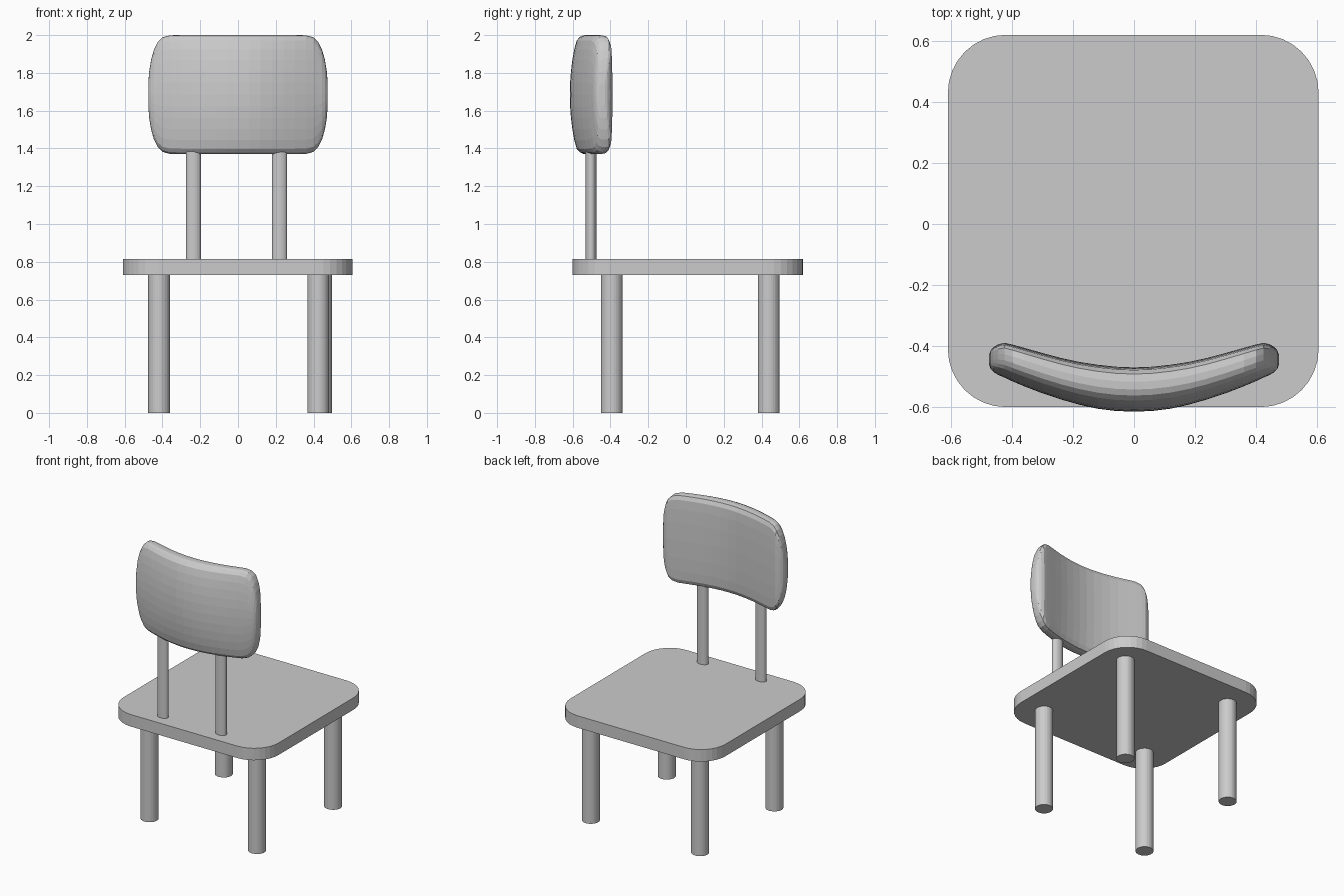
import bpy, bmesh
from math import sin, cos, pi

if "Cube" in bpy.data.objects:
    bpy.data.objects.remove(bpy.data.objects["Cube"])


def make_object(name, bm):
    bmesh.ops.recalc_face_normals(bm, faces=bm.faces[:])
    mesh = bpy.data.meshes.new(name)
    bm.to_mesh(mesh)
    bm.free()
    obj = bpy.data.objects.new(name, mesh)
    bpy.context.collection.objects.link(obj)
    return obj


def prism(name, outline, z0, z1):
    bm = bmesh.new()
    face = bm.faces.new([bm.verts.new((x, y, z0)) for x, y in outline])
    top = bmesh.ops.extrude_face_region(bm, geom=[face], use_keep_orig=True)
    verts = [v for v in top["geom"] if isinstance(v, bmesh.types.BMVert)]
    bmesh.ops.translate(bm, verts=verts, vec=(0, 0, z1 - z0))
    return make_object(name, bm)


def ellipse(cx, cy, rx, ry, n=32):
    return [(cx + rx * cos(2 * pi * i / n), cy + ry * sin(2 * pi * i / n)) for i in range(n)]


def rounded_rect(x0, x1, y0, y1, r, n=8):
    corners = [(x1 - r, y1 - r), (x0 + r, y1 - r), (x0 + r, y0 + r), (x1 - r, y0 + r)]
    return [(cx + r * cos((k + i / n) * pi / 2), cy + r * sin((k + i / n) * pi / 2))
            for k, (cx, cy) in enumerate(corners) for i in range(n + 1)]


# Seat board
prism("seat", rounded_rect(-0.61, 0.605, -0.6, 0.62, 0.19), 0.73, 0.815)

# Round legs
for name, x, y in (("front_left_leg", -0.418, -0.393), ("front_right_leg", 0.425, -0.393),
                   ("rear_left_leg", -0.418, 0.438), ("rear_right_leg", 0.44, 0.438)):
    prism(name, ellipse(x, y, 0.058, 0.058), 0, 0.74)

# Oval posts carrying the backrest
for name, x in (("left_post", -0.236), ("right_post", 0.22)):
    prism(name, ellipse(x, -0.503, 0.04, 0.028), 0.80, 1.385)

# Curved cushion: oval section lofted along x, (x, half height, half thickness)
half = [(0.06, .315, .0725), (0.12, .315, .072), (0.18, .315, .070), (0.24, .315, .068),
        (0.30, .315, .066), (0.36, .314, .063), (0.40, .303, .060), (0.425, .278, .057),
        (0.445, .238, .050), (0.46, .185, .041), (0.47, .125, .030), (0.475, .06, .016)]
stations = [(-x, h, t) for x, h, t in reversed(half)] + [(0, .315, .0725)] + half
upper = [(.98, .4), (.94, .7), (.88, .9), (.7, .985), (.35, 1), (0, .997), (-.27, .97),
         (-.5, .91), (-.68, .76), (-.82, .58), (-.92, .39), (-.98, .2)]
section = [(1, 0)] + upper + [(-1, 0)] + [(v, -w) for v, w in reversed(upper)]

bm = bmesh.new()
rings = []
for x, h, t in stations:
    c = min(abs(x), 0.43)
    yc = -0.5425 + 0.66 * c ** 2 - 0.7 * c ** 4
    rings.append([bm.verts.new((x, yc + v * t, 1.685 + w * h)) for v, w in section])
n = len(section)
for a, b in zip(rings, rings[1:]):
    for i in range(n):
        j = (i + 1) % n
        bm.faces.new((a[i], a[j], b[j], b[i]))
bm.faces.new(rings[0])
bm.faces.new(rings[-1])
make_object("backrest", bm)
